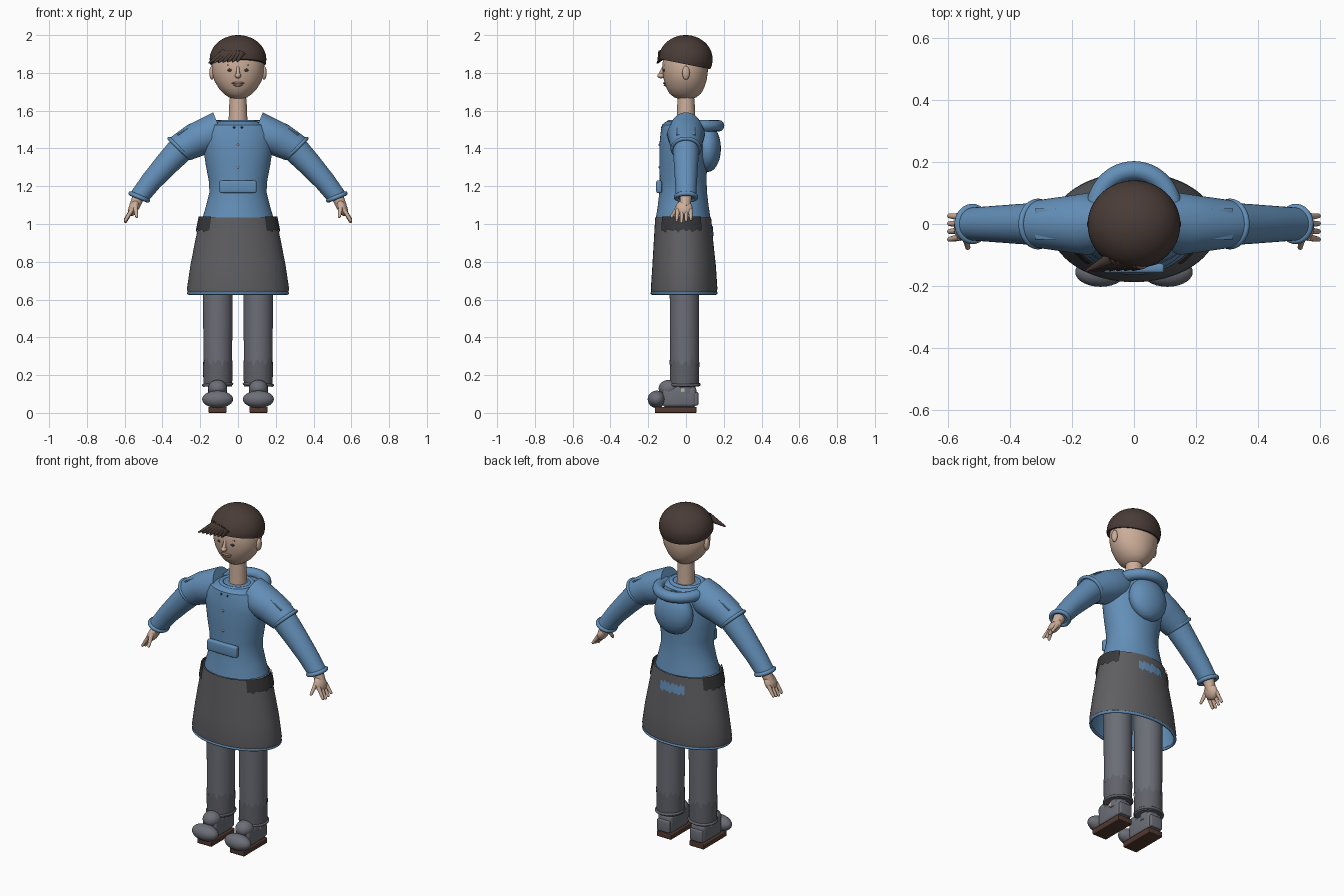
import bpy, bmesh, math
from mathutils import Vector, Matrix

if "Cube" in bpy.data.objects:
    bpy.data.objects.remove(bpy.data.objects["Cube"])

def material(name, rgb):
    m = bpy.data.materials.new(name)
    m.diffuse_color = (*rgb, 1)
    m.use_nodes = True
    m.node_tree.nodes["Principled BSDF"].inputs["Base Color"].default_value = m.diffuse_color
    return m

BLUE = material("blue_cloth", (0.125, 0.275, 0.48))
SKIN = material("skin", (0.60, 0.42, 0.32))
HAIR = material("dark_brown_hair", (0.068, 0.045, 0.038))
PANTS = material("grey_trousers", (0.15, 0.156, 0.185))
HEM = material("worn_grey", (0.12, 0.123, 0.143))
APRON = material("charcoal_skirt", (0.115, 0.115, 0.125))
DARK = material("dark_flap", (0.04, 0.04, 0.043))
SOLE = material("brown_sole", (0.085, 0.042, 0.03))
LIPS = material("lips", (0.40, 0.23, 0.18))

def finish(name, bm, mat, mirror=False, angle=40):
    bmesh.ops.recalc_face_normals(bm, faces=bm.faces)
    me = bpy.data.meshes.new(name)
    bm.to_mesh(me)
    bm.free()
    me.materials.append(mat)
    me.shade_smooth()
    me.set_sharp_from_angle(angle=math.radians(angle))
    ob = bpy.data.objects.new(name, me)
    bpy.context.collection.objects.link(ob)
    if mirror:
        mod = ob.modifiers.new("mirror", 'MIRROR')
        mod.use_clip = False
        mod.use_mirror_merge = False
    return ob

def loft(name, rings, mat, mirror=False, n=40, arc=None, caps=True, jag=(0, 0)):
    """Rings are (x, y, z, radius_u, radius_y, tilt degrees)."""
    bm = bmesh.new()
    rows = []
    count = n if arc is None else n + 1
    a0, a1 = arc or (0, 360)
    for k, (x, y, z, ru, rv, t) in enumerate(rings):
        t = math.radians(t)
        ragged = jag[0] if k == 0 else jag[1] if k == len(rings) - 1 else 0
        row = []
        for i in range(count):
            a = math.radians(a0 + (a1 - a0) * i / n)
            u = ru * math.cos(a)
            dz = ragged * (math.sin(i * 2.4) + 0.5 * math.sin(i * 5.1))
            row.append(bm.verts.new((x + u * math.cos(t), y + rv * math.sin(a),
                                     z + u * math.sin(t) + dz)))
        rows.append(row)
    for r, s in zip(rows, rows[1:]):
        for i in range(n):
            j = (i + 1) % count
            bm.faces.new((r[i], r[j], s[j], s[i]))
    if caps and arc is None:
        bm.faces.new(rows[0])
        bm.faces.new(rows[-1])
    return finish(name, bm, mat, mirror)

def ball(name, c, r, mat, mirror=False, rot=None, n=28):
    bm = bmesh.new()
    bmesh.ops.create_uvsphere(bm, u_segments=n, v_segments=n // 2, radius=1)
    m = Matrix.Translation(c) @ (rot or Matrix()) @ Matrix.Diagonal((*r, 1))
    bmesh.ops.transform(bm, matrix=m, verts=bm.verts)
    return finish(name, bm, mat, mirror)

def rod(name, p, q, r0, r1, mat, mirror=False, n=12):
    p, q = Vector(p), Vector(q)
    bm = bmesh.new()
    bmesh.ops.create_cone(bm, cap_ends=True, segments=n, radius1=r0, radius2=r1, depth=(q - p).length)
    m = Matrix.Translation((p + q) / 2) @ (q - p).to_track_quat('Z', 'Y').to_matrix().to_4x4()
    bmesh.ops.transform(bm, matrix=m, verts=bm.verts)
    return finish(name, bm, mat, mirror)

def box(name, c, size, mat, mirror=False, bevel=0.008, rot=None):
    bm = bmesh.new()
    bmesh.ops.create_cube(bm, size=1)
    m = Matrix.Translation(c) @ (rot or Matrix()) @ Matrix.Diagonal((*size, 1))
    bmesh.ops.transform(bm, matrix=m, verts=bm.verts)
    bmesh.ops.bevel(bm, geom=bm.edges[:], offset=bevel, segments=3, profile=0.5, affect='EDGES')
    return finish(name, bm, mat, mirror)

def ring(name, c, ru, rv, tube, mat, tilt=0, mirror=False, arc=(0, 360), n=48, m=12):
    """Tube bent round an ellipse, tilted about the y axis."""
    bm = bmesh.new()
    closed = arc[1] - arc[0] == 360
    rot = Matrix.Rotation(-math.radians(tilt), 3, 'Y')
    rows = []
    for i in range(n + (not closed)):
        a = math.radians(arc[0] + (arc[1] - arc[0]) * i / n)
        row = []
        for j in range(m):
            b = 2 * math.pi * j / m
            d = tube * math.cos(b)
            row.append(bm.verts.new(Vector(c) + rot @ Vector(
                ((ru + d) * math.cos(a), (rv + d) * math.sin(a), tube * math.sin(b)))))
        rows.append(row)
    for i in range(n):
        r, s = rows[i], rows[(i + 1) % len(rows)]
        for j in range(m):
            bm.faces.new((r[j], s[j], s[(j + 1) % m], r[(j + 1) % m]))
    if not closed:
        bm.faces.new(rows[0])
        bm.faces.new(rows[-1])
    return finish(name, bm, mat, mirror)

# Shoes
box("sole", (0.108, -0.055, 0.016), (0.095, 0.22, 0.032), SOLE, True, 0.004)
box("shoe_body", (0.108, -0.035, 0.085), (0.092, 0.18, 0.11), PANTS, True, 0.02)
box("heel_counter", (0.108, 0.045, 0.075), (0.08, 0.04, 0.07), PANTS, True, 0.006)
ball("shoe_toe", (0.108, -0.155, 0.072), (0.082, 0.048, 0.046), PANTS, True)
ball("shoe_tongue", (0.108, -0.09, 0.13), (0.05, 0.055, 0.045), PANTS, True)
rod("ankle", (0.108, 0, 0.1), (0.108, 0, 0.2), 0.05, 0.05, PANTS, True, 24)
box("shoe_tab", (0.154, -0.012, 0.12), (0.006, 0.03, 0.02), SKIN, True, 0.001)

# Trousers with worn lower part and rolled hem
loft("trouser_leg", [(0.107, -0.008, z, r, r, 0) for z, r in
                     ((0.14, 0.073), (0.3, 0.076), (0.6, 0.078), (0.98, 0.08))], PANTS, True)
loft("worn_trouser_end", [(0.107, -0.008, 0.14, 0.076, 0.076, 0),
                          (0.107, -0.008, 0.27, 0.0785, 0.0785, 0)],
     HEM, True, caps=False, jag=(0, 0.018))
ring("trouser_hem", (0.108, -0.005, 0.15), 0.075, 0.075, 0.008, HEM, -3, True)

# Skirt, lining, flaps and back patch
SKIRT = [(0, -0.01, 0.64, 0.268, 0.174, 0), (0, -0.01, 0.66, 0.27, 0.176, 0),
         (0, -0.01, 0.78, 0.252, 0.168, 0), (0, -0.013, 0.9, 0.229, 0.158, 0),
         (0, -0.015, 1.035, 0.2, 0.148, 0)]
loft("skirt", SKIRT, APRON, n=64, caps=False)
loft("skirt_lining", [(0, -0.01, 0.625, 0.262, 0.17, 0), (0, -0.01, 0.66, 0.262, 0.169, 0),
                      (0, -0.012, 0.9, 0.22, 0.15, 0), (0, -0.015, 1.03, 0.19, 0.14, 0)],
     BLUE, n=64, caps=False)
ring("skirt_hem", (0, -0.01, 0.634), 0.262, 0.17, 0.008, BLUE, n=64)
loft("side_flap", [(0, -0.015, 0.965, 0.222, 0.158, 0), (0, -0.015, 1.04, 0.208, 0.153, 0)],
     DARK, True, n=16, arc=(-47, 38), jag=(0.008, 0))
loft("back_patch", [(0, -0.013, 0.935, 0.227, 0.159, 0), (0, -0.014, 0.985, 0.216, 0.1555, 0)],
     BLUE, n=16, arc=(70, 112), jag=(0.008, 0.008))

# Jacket
loft("jacket", [(0, -0.015, z, rx, ry, 0) for z, rx, ry in
                ((1.035, 0.187, 0.144), (1.1, 0.168, 0.134), (1.17, 0.151, 0.126),
                 (1.23, 0.155, 0.124), (1.32, 0.172, 0.126), (1.42, 0.186, 0.126),
                 (1.48, 0.186, 0.12), (1.525, 0.155, 0.112), (1.543, 0.1, 0.09))], BLUE, n=56)
ring("neckband", (0, -0.01, 1.537), 0.088, 0.08, 0.013, BLUE)
ring("hood_roll", (0, 0.04, 1.52), 0.125, 0.132, 0.031, BLUE, arc=(-10, 190))
ball("hanging_hood", (0, 0.115, 1.40), (0.12, 0.07, 0.125), BLUE)
box("front_pocket", (0, -0.143, 1.197), (0.195, 0.03, 0.066), BLUE, False, 0.009)
for z, y in ((1.3, -0.141), (1.42, -0.142)):
    ball("button", (0, y, z), (0.006, 0.004, 0.006), SKIN, n=12)
ball("collar_stud", (0.02, -0.129, 1.51), (0.006, 0.004, 0.006), DARK, True, n=12)

# Sleeves
loft("upper_sleeve", [(0.095, 0, 1.50, 0.098, 0.085, 68), (0.15, 0, 1.475, 0.095, 0.1, 64),
                      (0.22, 0, 1.445, 0.092, 0.09, 58), (0.31, 0, 1.395, 0.08, 0.077, 46)], BLUE, True)
ring("sleeve_band", (0.31, 0, 1.40), 0.075, 0.072, 0.01, BLUE, 44, True)
box("shoulder_patch", (0.285, 0, 1.492), (0.08, 0.1, 0.009), BLUE, True, 0.003,
    Matrix.Rotation(math.radians(31), 4, 'Y'))
loft("forearm_sleeve", [(0.29, 0, 1.41, 0.073, 0.07, 46), (0.38, 0, 1.315, 0.064, 0.064, 43),
                        (0.46, 0, 1.225, 0.056, 0.058, 37), (0.525, 0, 1.14, 0.052, 0.053, 23)], BLUE, True)
ring("cuff", (0.523, 0, 1.143), 0.049, 0.053, 0.012, BLUE, 22, True)

# Hands
rod("wrist", (0.52, 0, 1.16), (0.55, -0.005, 1.09), 0.033, 0.028, SKIN, True, 20)
ball("palm", (0.552, -0.01, 1.085), (0.026, 0.044, 0.046), SKIN, True,
     Matrix.Rotation(math.radians(-25), 4, 'Y'))
for i in range(4):
    y = -0.043 + i * 0.022
    tip = Vector((0.596, y * 1.15, 1.012 + 0.007 * abs(i - 1)))
    rod("finger", (0.562, y, 1.075), tip, 0.012, 0.008, SKIN, True)
    ball("fingertip", tip, (0.008,) * 3, SKIN, True, n=12)
rod("thumb", (0.545, -0.035, 1.1), (0.537, -0.076, 1.04), 0.014, 0.008, SKIN, True)
ball("thumb_tip", (0.537, -0.076, 1.04), (0.008,) * 3, SKIN, True, n=12)

# Neck, head and ears
rod("neck", (0, 0, 1.52), (0, 0, 1.665), 0.051, 0.045, SKIN, n=32)
rod("throat", (0, 0, 1.64), (0, 0, 1.72), 0.042, 0.045, SKIN, n=32)
loft("head", [(0, -0.004, z, rx, ry, 0) for z, rx, ry in
              ((1.662, 0.025, 0.03), (1.67, 0.048, 0.058), (1.69, 0.076, 0.083), (1.72, 0.103, 0.1),
               (1.76, 0.126, 0.113), (1.8, 0.136, 0.119), (1.85, 0.137, 0.121), (1.9, 0.122, 0.11),
               (1.95, 0.08, 0.07))], SKIN, n=48)
ball("ear", (0.138, 0, 1.80), (0.014, 0.02, 0.036), SKIN, True)

# Face
ball("nose_tip", (0, -0.132, 1.785), (0.016, 0.02, 0.014), SKIN, n=16)
rod("nose_bridge", (0, -0.118, 1.835), (0, -0.136, 1.787), 0.007, 0.011, SKIN)
ball("eye", (0.04, -0.115, 1.815), (0.017, 0.006, 0.008), DARK, True, n=16)
rod("eyebrow", (0.02, -0.119, 1.84), (0.058, -0.112, 1.842), 0.004, 0.003, HAIR, True, 8)
ball("mouth", (0, -0.109, 1.746), (0.034, 0.012, 0.007), LIPS, n=16)
ball("lower_lip", (0, -0.106, 1.735), (0.025, 0.012, 0.007), LIPS, n=16)

# Hair dome, cut by a plane that drops towards the back
bm = bmesh.new()
bmesh.ops.create_uvsphere(bm, u_segments=48, v_segments=28, radius=1)
bmesh.ops.transform(bm, matrix=Matrix.Translation((0, -0.002, 1.872)) @ Matrix.Diagonal((0.15, 0.143, 0.128, 1)),
                    verts=bm.verts)
cut = bmesh.ops.bisect_plane(bm, geom=bm.verts[:] + bm.edges[:] + bm.faces[:],
                             plane_co=(0, 0, 1.845), plane_no=(0, 0.2, 1), clear_inner=True)
bmesh.ops.holes_fill(bm, edges=[e for e in bm.edges if e.is_boundary])
finish("hair", bm, HAIR)

# Fringe swept to one side
for i in range(7):
    f = i / 6
    rod("fringe_lock", (-0.07 + 0.09 * f, -0.11 - 0.015 * f, 1.905),
        (-0.155 + 0.15 * f, -0.152 + 0.004 * f, 1.852 + 0.008 * f), 0.024, 0.004, HAIR)
